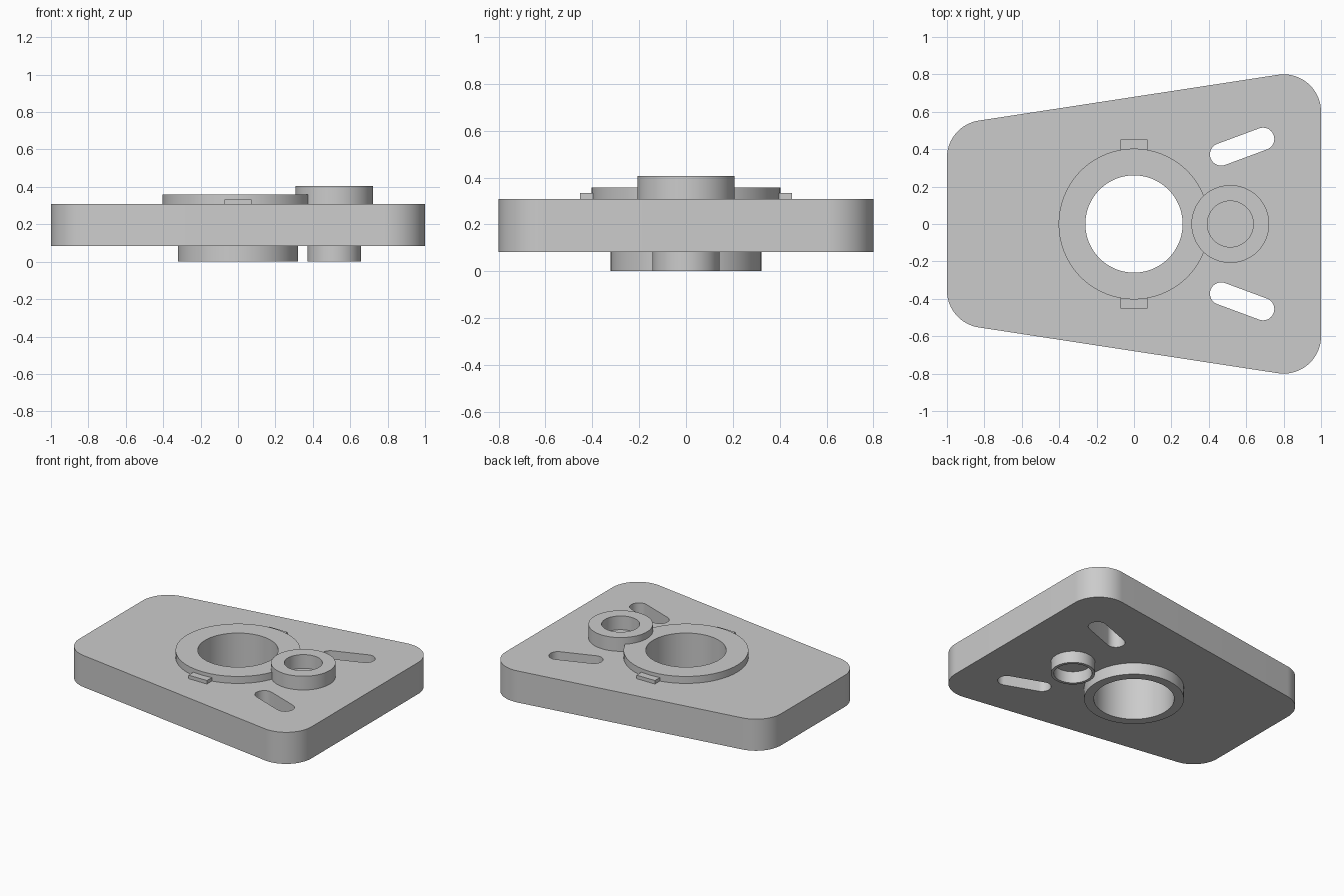
import bpy, bmesh
from math import cos, sin, pi, atan2, hypot

cube = bpy.data.objects.get("Cube")
if cube:
    bpy.data.objects.remove(cube, do_unlink=True)

grey = bpy.data.materials.new("plain_grey")
grey.use_nodes = True
grey.diffuse_color = (0.6, 0.6, 0.6, 1)
grey.node_tree.nodes["Principled BSDF"].inputs["Base Color"].default_value = (0.6, 0.6, 0.6, 1)

PLATE_LOW, PLATE_TOP = 0.083, 0.308
BORE = 0.26
BOSS_X = 0.515


def arc(x, y, r, start=0.0, end=2 * pi, steps=96):
    """Points along an arc; a full circle leaves out its repeated last point."""
    count = steps if end - start > 6.28 else steps + 1
    return [(x + r * cos(start + (end - start) * i / steps),
             y + r * sin(start + (end - start) * i / steps)) for i in range(count)]


def slot(a, b, r):
    """Round-ended slot between two centres."""
    t = atan2(b[1] - a[1], b[0] - a[0])
    return (arc(*b, r, t - pi / 2, t + pi / 2, 24)
            + arc(*a, r, t + pi / 2, t + 3 * pi / 2, 24))


def solid(name, loops, low, high):
    """Extrude a flat outline, with any inner loops left open as holes."""
    curve = bpy.data.curves.new(name, 'CURVE')
    curve.dimensions = '2D'
    curve.fill_mode = 'BOTH'
    curve.extrude = (high - low) / 2
    for loop in loops:
        spline = curve.splines.new('POLY')
        spline.points.add(len(loop) - 1)
        for p, (x, y) in zip(spline.points, loop):
            p.co = (x, y, 0, 1)
        spline.use_cyclic_u = True
    obj = bpy.data.objects.new(name, curve)
    bpy.context.collection.objects.link(obj)
    obj.location.z = (low + high) / 2
    bpy.ops.object.select_all(action='DESELECT')
    obj.select_set(True)
    bpy.context.view_layer.objects.active = obj
    bpy.ops.object.convert(target='MESH')
    obj = bpy.context.object
    # Weld caps to walls so the solid is closed
    bm = bmesh.new()
    bm.from_mesh(obj.data)
    bmesh.ops.remove_doubles(bm, verts=bm.verts, dist=0.0001)
    bmesh.ops.recalc_face_normals(bm, faces=bm.faces)
    bm.to_mesh(obj.data)
    bm.free()
    obj.data.materials.clear()
    obj.data.materials.append(grey)
    bpy.ops.object.shade_smooth_by_angle(angle=0.6)
    return obj


# Tapered base plate with rounded corners, main bore and two slots
tilt = atan2(0.245, 1.6)
outline = (arc(0.8, 0.6, 0.2, 0, pi / 2 + tilt, 24)
           + arc(-0.8, 0.355, 0.2, pi / 2 + tilt, pi, 24)
           + arc(-0.8, -0.355, 0.2, pi, 3 * pi / 2 - tilt, 24)
           + arc(0.8, -0.6, 0.2, 3 * pi / 2 - tilt, 2 * pi, 24))
slots = [slot((0.466, s * 0.372), (0.69, s * 0.455), 0.06) for s in (1, -1)]
solid("base_plate", [outline, arc(0, 0, BORE)] + slots, PLATE_LOW, PLATE_TOP)

# Upper collar, trimmed so it stays inside the wall of the small boss
rim = []
for x, y in arc(0, 0, 0.403, steps=192):
    d = hypot(x - BOSS_X, y)
    k = max(1, 0.17 / d)
    rim.append((BOSS_X + (x - BOSS_X) * k, y * k))
solid("upper_collar", [rim, arc(0, 0, BORE)], PLATE_TOP, 0.358)

# Lower collar around the main bore
solid("lower_collar", [arc(0, 0, 0.322), arc(0, 0, BORE)], 0, PLATE_LOW)

# Small bosses with blind holes that end at the plate
solid("upper_boss", [arc(BOSS_X, 0, 0.208), arc(BOSS_X, 0, 0.123)], PLATE_TOP, 0.406)
solid("lower_boss", [arc(BOSS_X, 0, 0.143), arc(BOSS_X, 0, 0.123)], 0, PLATE_LOW)

# Locating tabs at the front and back of the collar
for name, s in (("back_tab", 1), ("front_tab", -1)):
    tab = [(-0.072, s * 0.38), (0.072, s * 0.38), (0.072, s * 0.453), (-0.072, s * 0.453)]
    solid(name, [tab], PLATE_TOP, 0.333)
